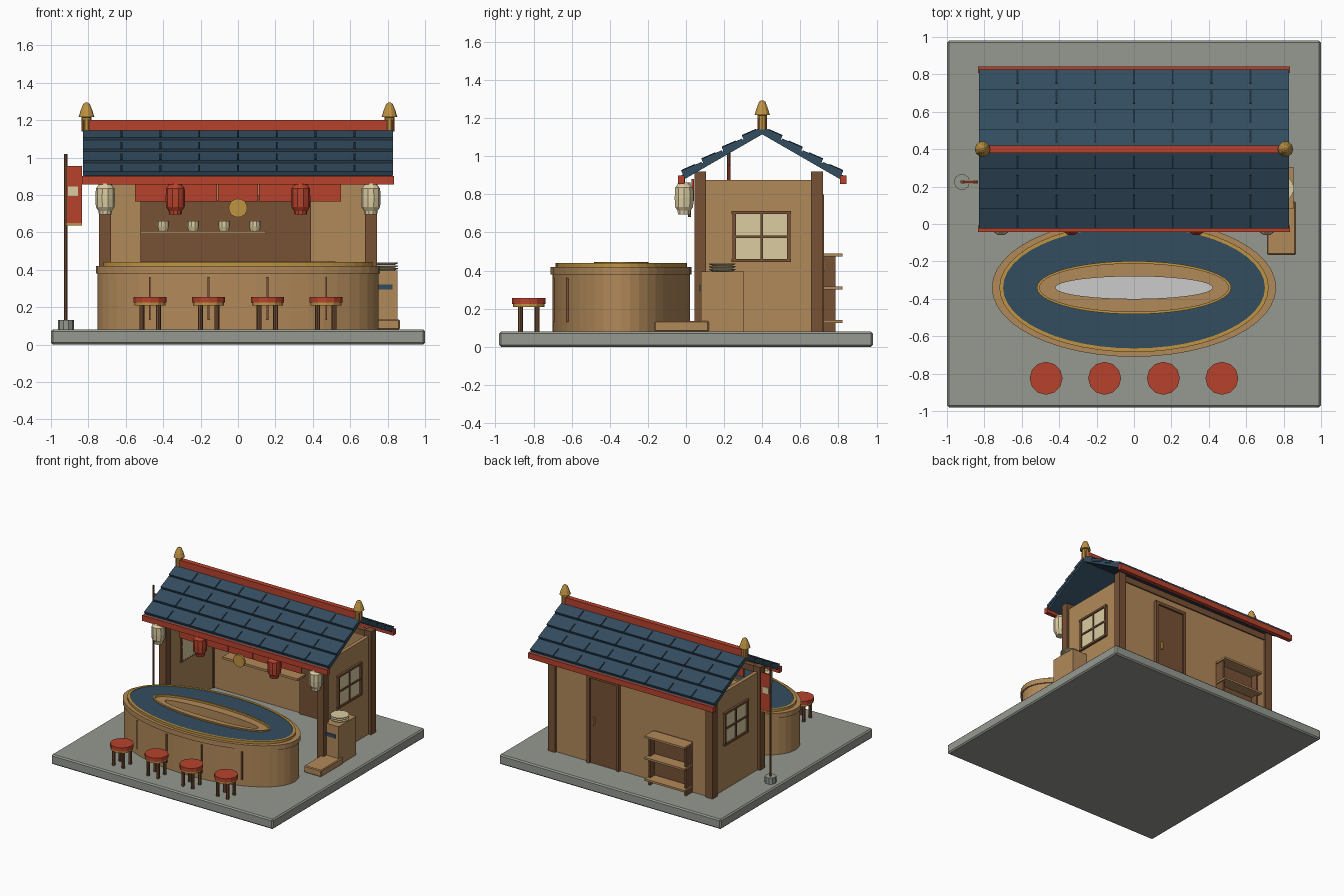
import bpy, bmesh
from math import sin, cos, pi, sqrt, atan2
from mathutils import Vector

if "Cube" in bpy.data.objects:
    bpy.data.objects.remove(bpy.data.objects["Cube"])


def mat(name, r, g, b):
    m = bpy.data.materials.new(name)
    m.diffuse_color = [(c / 255) ** 2.2 for c in (r, g, b)] + [1]
    m.use_nodes = True
    m.node_tree.nodes["Principled BSDF"].inputs["Base Color"].default_value = m.diffuse_color
    return m


WOOD = mat("wood", 176, 136, 90)
DARK = mat("dark_wood", 118, 82, 56)
RED = mat("red", 182, 68, 48)
NAVY = mat("navy", 54, 78, 96)
SEAM = mat("seam", 34, 48, 60)
GOLD = mat("gold", 190, 146, 68)
CREAM = mat("cream", 218, 203, 160)
STONE = mat("stone", 148, 152, 143)
PALE = mat("pale_floor", 195, 196, 192)


def finish(name, bm, m):
    bmesh.ops.recalc_face_normals(bm, faces=bm.faces)
    me = bpy.data.meshes.new(name)
    bm.to_mesh(me)
    bm.free()
    ob = bpy.data.objects.new(name, me)
    bpy.context.collection.objects.link(ob)
    me.materials.append(m)
    return ob


def box(name, x0, x1, y0, y1, z0, z1, m, bevel=0):
    bm = bmesh.new()
    bmesh.ops.create_cube(bm, size=1)
    for v in bm.verts:
        v.co = Vector(((x0 + x1) / 2 + v.co.x * (x1 - x0),
                       (y0 + y1) / 2 + v.co.y * (y1 - y0),
                       (z0 + z1) / 2 + v.co.z * (z1 - z0)))
    if bevel:
        bmesh.ops.bevel(bm, geom=bm.edges[:], offset=bevel, segments=1, affect='EDGES')
    return finish(name, bm, m)


def rings(name, x, y, prof, m, n=12, closed=False):
    """Stack of elliptical rings (rx, ry, z), capped or closed into a loop."""
    bm = bmesh.new()
    rs = [[bm.verts.new((x + rx * cos(2 * pi * i / n), y + ry * sin(2 * pi * i / n), z))
           for i in range(n)] for rx, ry, z in prof]
    for a, b in zip(rs, rs[1:] + ([rs[0]] if closed else [])):
        for i in range(n):
            bm.faces.new((a[i], a[(i + 1) % n], b[(i + 1) % n], b[i]))
    if not closed:
        bm.faces.new(rs[0])
        bm.faces.new(rs[-1])
    return finish(name, bm, m)


def lathe(name, x, y, prof, m, n=12):
    return rings(name, x, y, [(r, r, z) for r, z in prof], m, n)


def cyl(name, x, y, r, z0, z1, m, n=12):
    return lathe(name, x, y, [(r, z0), (r, z1)], m, n)


def band(name, outer, inner, z0, z1, m):
    return rings(name, 0, -.34, [(*outer, z0), (*outer, z1), (*inner, z1), (*inner, z0)],
                 m, 48, True)


# Base slab
box("base", -1, 1, -.98, .98, 0, .08, STONE, .01)

# Oval counter with inner well
band("counter_body", (.75, .36), (.42, .06), .08, .385, WOOD)
band("counter_rim", (.76, .37), (.70, .32), .38, .42, WOOD)
band("counter_gold_edge", (.72, .345), (.70, .325), .415, .44, GOLD)
band("counter_top", (.705, .33), (.51, .135), .38, .436, NAVY)
band("inner_gold_edge", (.52, .142), (.505, .128), .38, .445, GOLD)
band("inner_ledge", (.51, .132), (.42, .06), .38, .43, WOOD)
rings("well_floor", 0, -.34, [(.43, .07, .08), (.43, .07, .09)], PALE, 48)

# Counter strips and stools
for x in (-.47, -.157, .157, .47):
    y = -.34 - .36 * sqrt(1 - (x / .75) ** 2)
    box("counter_strip", x - .006, x + .006, y - .008, y + .015, .13, .36, DARK)
    cyl("stool_seat", x, -.825, .088, .225, .255, RED)
    cyl("stool_band", x, -.825, .083, .21, .226, GOLD)
    for sx in (-1, 1):
        for sy in (-1, 1):
            cyl("stool_leg", x + sx * .044, -.825 + sy * .044, .013, .08, .212, DARK, 8)

# Building walls, posts and windows
box("back_wall", -.70, .70, .67, .70, .08, .87, WOOD)
box("front_beam", -.74, .74, .05, .09, .86, .91, DARK)
box("rear_beam", -.74, .74, .67, .71, .86, .91, DARK)
for s in (-1, 1):
    def side(name, a, b, *rest):
        box(name, min(s * a, s * b), max(s * a, s * b), *rest)
    side("side_wall", .69, .72, .08, .68, .08, .875, WOOD)
    side("front_post", .68, .742, .045, .105, .08, .92, DARK)
    side("rear_post", .68, .742, .655, .718, .08, .92, DARK)
    side("window_pane", .68, .726, .25, .54, .45, .705, CREAM)
    for y in (.245, .53):
        side("window_jamb", .68, .738, y, y + .018, .445, .712, DARK)
    for z in (.445, .697):
        side("window_rail", .68, .738, .24, .55, z, z + .016, DARK)
    side("window_bar", .68, .734, .39, .403, .45, .705, DARK)
    side("window_crossbar", .68, .734, .25, .54, .572, .585, DARK)

# Back door
box("door", .12, .37, .655, .71, .08, .78, DARK)
for x in (.10, .365):
    box("door_jamb", x, x + .025, .65, .725, .08, .80, DARK)
box("door_lintel", .10, .39, .65, .725, .775, .80, DARK)
box("door_handle", .325, .338, .71, .73, .40, .46, GOLD)

# Rear shelf rack
box("rack_back", -.55, -.21, .70, .725, .08, .49, DARK)
for x in (-.55, -.225):
    box("rack_side", x, x + .015, .70, .785, .08, .49, DARK)
for z in (.125, .30, .475):
    box("rack_board", -.56, -.20, .715, .82, z, z + .016, WOOD)

# Indoor shelf with cups
box("shelf_back", -.52, .14, .655, .672, .35, .77, DARK)
for z in (.40, .59):
    box("shelf_board", -.525, .15, .55, .67, z, z + .018, WOOD)
for x in (-.40, -.24, -.075, .09):
    lathe("cup", x, .60, [(.024, .608), (.032, .63), (.032, .66)], CREAM, 10)

# Roof: stepped tile rows with seams on both slopes
RUN, RISE, ROWS = .425, .245, 4


def slab(name, x0, x1, y0, z0, y1, z1, t, m):
    d = Vector((y1 - y0, z1 - z0)).normalized()
    ny, nz = d.y * t, -d.x * t
    if nz > 0:
        ny, nz = -ny, -nz
    sec = [(y0, z0), (y1, z1), (y1 + ny, z1 + nz), (y0 + ny, z0 + nz)]
    bm = bmesh.new()
    a, b = [[bm.verts.new((x, *p)) for p in sec] for x in (x0, x1)]
    bm.faces.new(a)
    bm.faces.new(b)
    for i in range(4):
        bm.faces.new((a[i], a[(i + 1) % 4], b[(i + 1) % 4], b[i]))
    finish(name, bm, m)


for s in (-1, 1):
    def pt(f, up=0):
        return .40 + s * RUN * (1 - f), .912 + RISE * f + up
    slab("roof_deck", -.825, .825, *pt(0, -.012), *pt(1, -.012), .026, NAVY)
    for r in range(ROWS):
        f0, f1 = r / ROWS, (r + 1) / ROWS
        slab("tile_row", -.83, .83, *pt(f0, .012), *pt(f1, -.003), .022, NAVY)
        fm = f0 + .68 / ROWS
        for c in range(1, 8):
            x = -.83 + c * .2075
            slab("tile_seam", x - .005, x + .005, *pt(f0, .016), *pt(fm, .006), .012, SEAM)
    y = .40 + s * .425
    box("eave_trim", -.835, .835, y - .017, y + .017, .855, .90, RED)
box("ridge", -.83, .83, .38, .42, 1.13, 1.20, RED)
for x in (-.81, .81):
    lathe("finial", x, .40, [(.026, 1.14), (.026, 1.215), (.042, 1.217), (.032, 1.25),
                             (.018, 1.285), (.008, 1.293)], GOLD, 10)

# Short curtain and round emblem
for i in range(5):
    x = (i - 2) * .221
    box("curtain_panel", x - .108, x + .108, .03, .042, .765, .88, RED)
emblem = cyl("round_emblem", 0, 0, .05, -.008, .008, GOLD, 20)
emblem.rotation_euler = (pi / 2, 0, 0)
emblem.location = (0, .018, .73)

# Lanterns under the front eave
for x, m in ((-.71, CREAM), (-.335, RED), (.335, RED), (.71, CREAM)):
    lathe("lantern", x, -.01, [(.034, .695), (.036, .715), (.05, .735), (.052, .78),
                               (.05, .835), (.036, .852), (.034, .862)], m, 10)
    cyl("lantern_cord", x, -.01, .006, .86, .91, DARK, 6)

# Side cabinet, plates and crate
box("cabinet", .72, .852, .08, .305, .08, .395, WOOD)
box("cabinet_slot", .74, .825, .072, .085, .295, .322, NAVY)
for i in range(3):
    lathe("plate", .785, .19, [(.05, .395 + i * .015), (.07, .404 + i * .015),
                               (.07, .408 + i * .015)], CREAM, 16)
box("crate", .71, .865, -.165, .12, .08, .135, WOOD, .006)

# Banner on a pole
cyl("pole_foot", -.92, .225, .043, .08, .13, STONE, 10)
cyl("pole", -.92, .225, .009, .12, 1.02, DARK, 8)
box("banner", -.92, -.835, .22, .23, .64, .955, RED)
box("banner_patch", -.908, -.855, .214, .236, .795, .845, CREAM)
box("banner_hem", -.92, -.835, .217, .233, .637, .65, GOLD)
